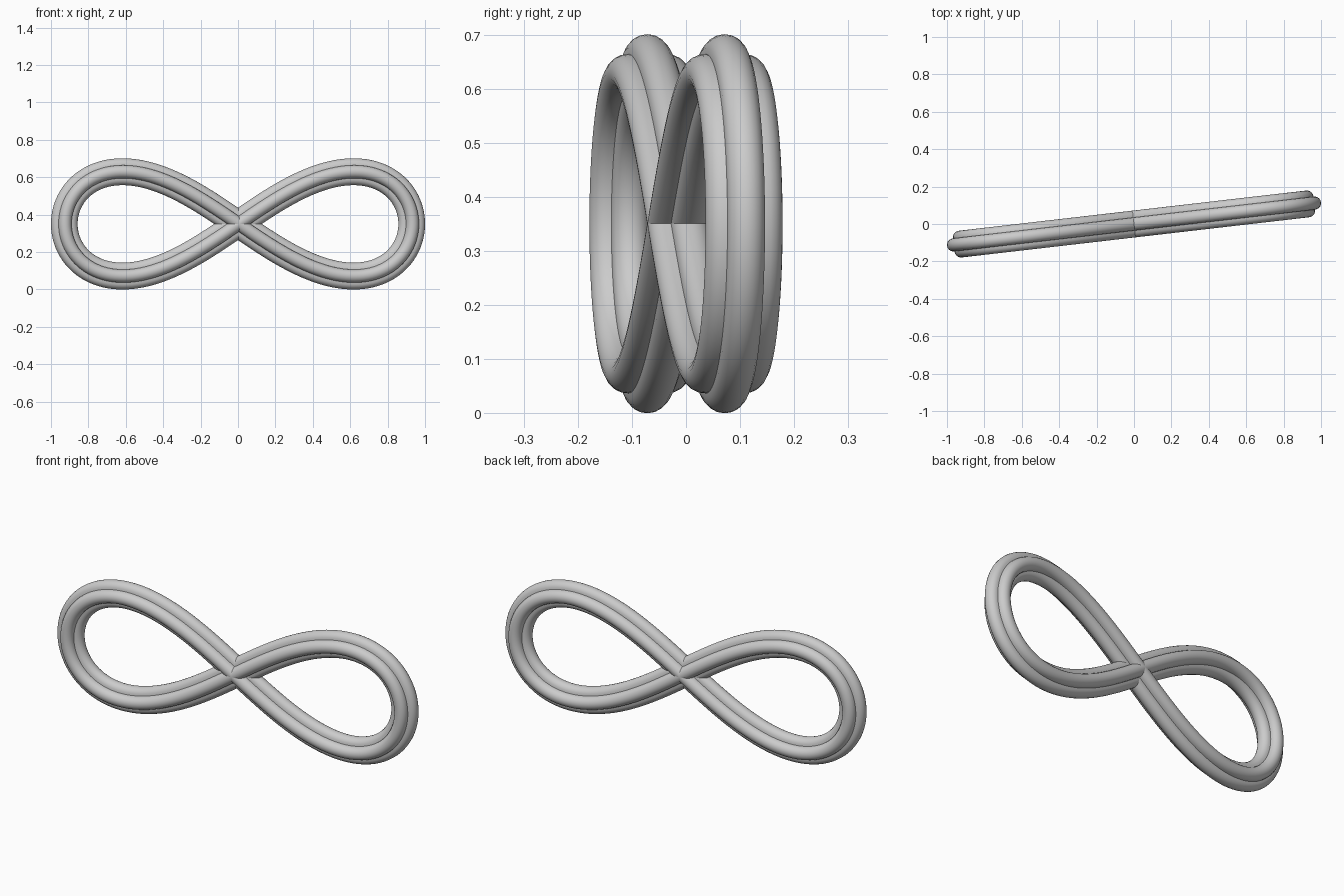
import bpy, bmesh
from math import sin, cos, sqrt, pi, tau, radians
from mathutils import Vector

if "Cube" in bpy.data.objects:
    bpy.data.objects.remove(bpy.data.objects["Cube"])

TILT = radians(6.6)            # whole figure turned slightly about z
A, B, PINCH = 0.935, 0.636, 0.3  # loop length, height factor, lobe shape
LOBE_R, LOBE_D = 0.035, 0.0368   # four round lobes around the tube centre
STEPS, SIDE = 192, 10


def path(t):
    """Figure-eight centreline in the (length, height) plane."""
    k = 1 + PINCH * sin(t) ** 2
    return Vector((A * cos(t) / k, B * sin(t) * cos(t) / k))


# Clover cross-section: (in-plane, sideways) offsets
profile = []
for lobe in range(4):
    for i in range(SIDE):
        phi = -pi / 4 + (pi / 2) * i / SIDE
        r = LOBE_D * cos(phi) + sqrt(LOBE_R ** 2 - (LOBE_D * sin(phi)) ** 2)
        ang = phi + lobe * pi / 2
        profile.append((r * cos(ang), r * sin(ang)))

# Sweep the cross-section along the closed path
along = Vector((cos(TILT), sin(TILT), 0))
side = Vector((-sin(TILT), cos(TILT), 0))
up = Vector((0, 0, 1))
bm = bmesh.new()
rings = []
for s in range(STEPS):
    t = tau * s / STEPS
    p = path(t)
    d = (path(t + 1e-4) - path(t - 1e-4)).normalized()
    normal = along * d.y - up * d.x
    centre = along * p.x + up * (p.y + 0.35)
    rings.append([bm.verts.new(centre + normal * u + side * v) for u, v in profile])
n = len(profile)
for s in range(STEPS):
    a, b = rings[s], rings[(s + 1) % STEPS]
    for i in range(n):
        j = (i + 1) % n
        bm.faces.new((a[i], a[j], b[j], b[i]))
bmesh.ops.recalc_face_normals(bm, faces=bm.faces)

mesh = bpy.data.meshes.new("infinity_loop")
bm.to_mesh(mesh)
bm.free()
loop = bpy.data.objects.new("infinity_loop", mesh)
bpy.context.collection.objects.link(loop)
bpy.context.view_layer.objects.active = loop
loop.select_set(True)
bpy.ops.object.shade_smooth_by_angle(angle=radians(30))
